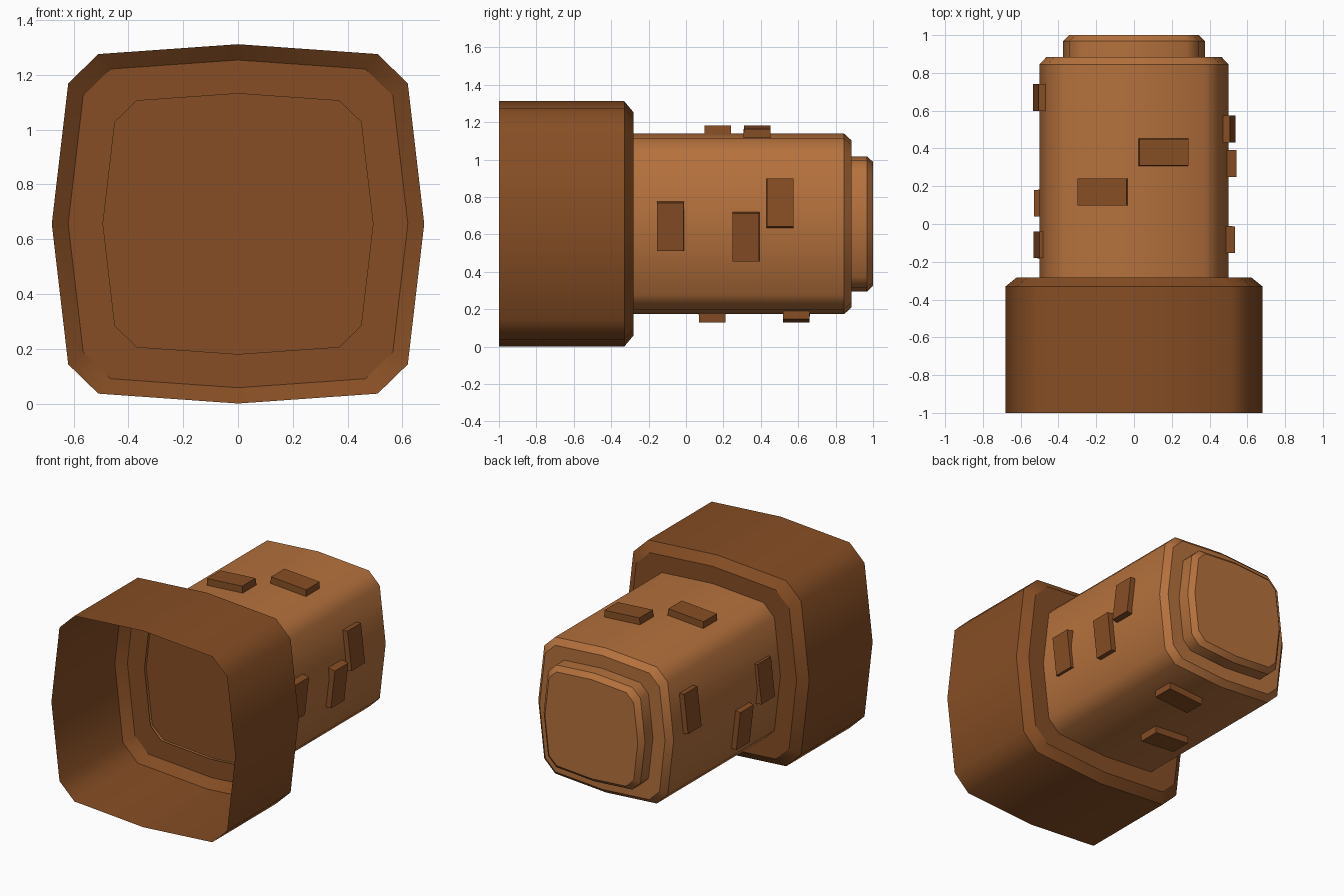
import bpy, bmesh, math
from mathutils import Matrix, Vector

if "Cube" in bpy.data.objects:
    bpy.data.objects.remove(bpy.data.objects["Cube"])

CZ = 0.656  # height of the central axis


def material(name, rgb):
    m = bpy.data.materials.new(name)
    m.diffuse_color = (*rgb, 1)
    m.use_nodes = True
    m.node_tree.nodes["Principled BSDF"].inputs["Base Color"].default_value = m.diffuse_color
    return m


LIGHT = material("light brown", (0.46, 0.165, 0.046))
DARK = material("dark brown", (0.24, 0.076, 0.018))

# Rounded-square cross-section: one quadrant, mirrored to twelve points
W, H = 0.68, 0.656
quad = [(W, 0), (0.62, 0.513), (0.51, 0.62)]
half = quad + [(0, H)] + [(-x, z) for x, z in reversed(quad)]
PROFILE = half + [(x, -z) for x, z in reversed(half[1:-1])]


def add_object(name, bm, mat):
    me = bpy.data.meshes.new(name)
    bm.to_mesh(me)
    bm.free()
    me.materials.append(mat)
    ob = bpy.data.objects.new(name, me)
    bpy.context.collection.objects.link(ob)
    return ob


def loft(name, rings, mat, cap=True):
    """Skin scaled profiles along y; rings = [(y, scale), ...]."""
    bm = bmesh.new()
    n = len(PROFILE)
    loops = [[bm.verts.new((x * s, y, CZ + z * s)) for x, z in PROFILE]
             for y, s in rings]
    for a, b in zip(loops, loops[1:]):
        for i in range(n):
            j = (i + 1) % n
            bm.faces.new((a[i], b[i], b[j], a[j])).smooth = True
    if cap:
        bm.faces.new(loops[-1][::-1])
    # smooth around the section, crisp along each ring
    for lp in loops:
        for i in range(n):
            e = bm.edges.get((lp[i], lp[(i + 1) % n]))
            if e:
                e.smooth = False
    return add_object(name, bm, mat)


# Large hollow sleeve, open at the front
loft("sleeve", [(-1, 1), (-0.33, 1), (-0.282, 0.912), (-0.282, 0.725)], DARK, cap=False)
# Closing panel seen inside the sleeve
bm = bmesh.new()
bm.faces.new([bm.verts.new((x * 0.735, -0.255, CZ + z * 0.735)) for x, z in PROFILE])
add_object("inner_panel", bm, DARK)
# Main shaft and stepped end
loft("shaft", [(-0.282, 0.736), (0.845, 0.736), (0.884, 0.682)], LIGHT)
loft("end_step", [(0.87, 0.551), (0.968, 0.551), (1.0, 0.505)], LIGHT)


# Raised plates lying on the shaft faces
def plate(name, centre, normal, along):
    """Box with its long side 'along', thin side 'normal', width on y."""
    bm = bmesh.new()
    bmesh.ops.create_cube(bm, size=1)
    for v in bm.verts:
        t = 0.97 if v.co.z > 0 else 1.0
        v.co = Vector((v.co.x * 0.268 * t, v.co.y * 0.146 * t, v.co.z * 0.09))
    yv = normal.cross(along)
    rot = Matrix((along, yv, normal)).transposed().to_4x4()
    bm.transform(Matrix.Translation(centre) @ rot)
    bmesh.ops.recalc_face_normals(bm, faces=bm.faces)
    add_object(name, bm, DARK)


S = 0.736
TOP_SLOPE = (H - 0.62) / 0.51
SIDE_SLOPE = (W - 0.62) / 0.513

# top and bottom: (side, x, y)
for k, (sg, x, y) in enumerate([(1, -0.165, 0.17), (1, 0.155, 0.38),
                                (-1, 0.13, 0.59), (-1, -0.13, 0.14)]):
    z = H * S - abs(x) * TOP_SLOPE
    nrm = Vector((math.copysign(TOP_SLOPE, x), 0, sg)).normalized()
    along = Vector((nrm.z, 0, -nrm.x))
    plate(f"top_bottom_plate_{k}", Vector((x, y, CZ + sg * z)), nrm, along)

# left and right: (side, y, z)
for k, (sg, y, z) in enumerate([(1, -0.083, 0.645), (1, 0.32, 0.588), (1, 0.503, 0.765),
                                (-1, 0.67, 0.79), (-1, 0.11, 0.47), (-1, -0.11, 0.69)]):
    d = z - CZ
    x = W * S - abs(d) * SIDE_SLOPE - (0.025 if abs(d) < 0.05 else 0.01)
    nrm = Vector((sg, 0, math.copysign(SIDE_SLOPE, d))).normalized()
    along = Vector((nrm.z, 0, -nrm.x))
    plate(f"side_plate_{k}", Vector((sg * x, y, z)), nrm, along)
